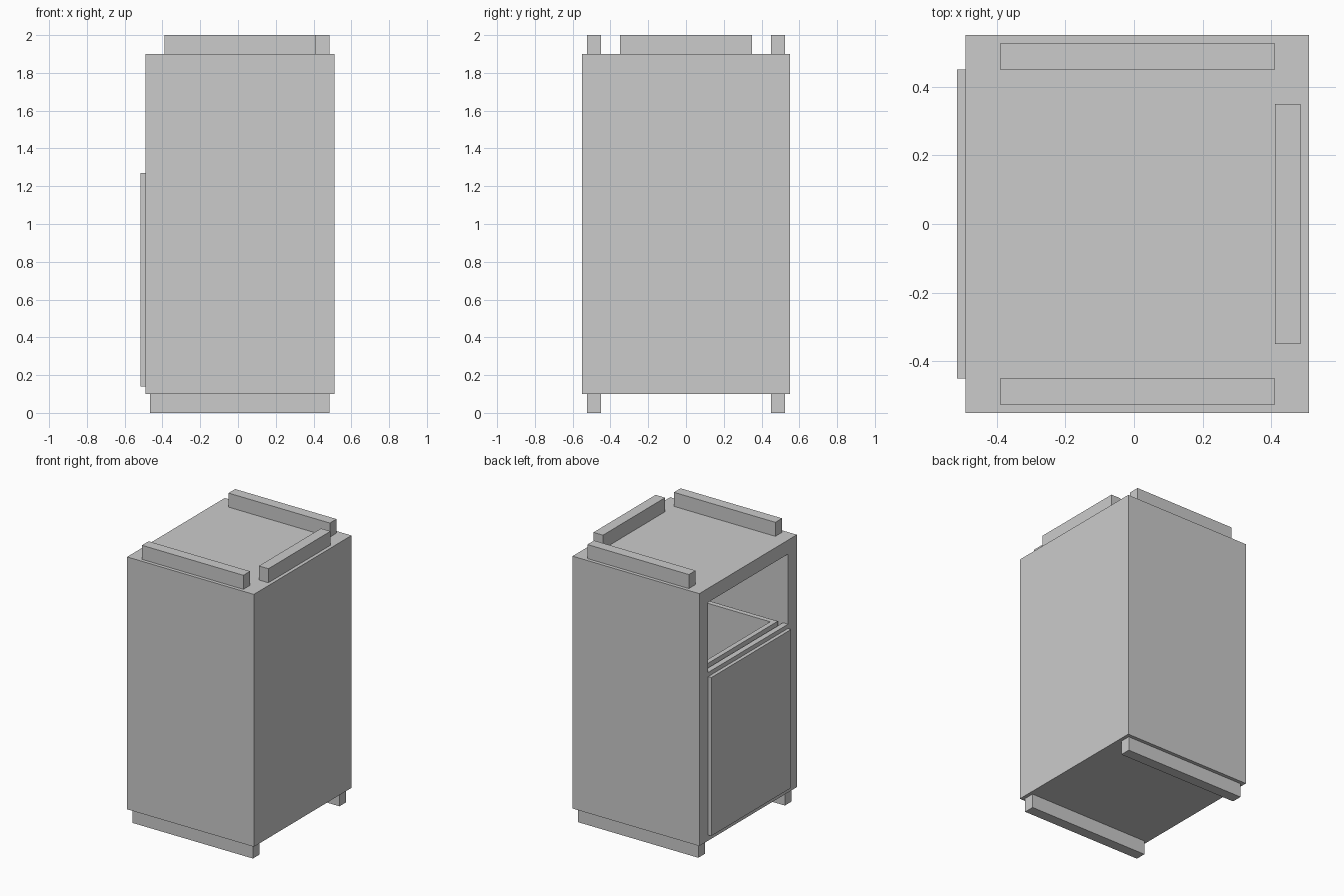
import bpy, bmesh

if "Cube" in bpy.data.objects:
    bpy.data.objects.remove(bpy.data.objects["Cube"])


def finish(name, bm):
    bmesh.ops.recalc_face_normals(bm, faces=bm.faces)
    mesh = bpy.data.meshes.new(name)
    bm.to_mesh(mesh)
    bm.free()
    obj = bpy.data.objects.new(name, mesh)
    bpy.context.collection.objects.link(obj)
    return obj


def prism(name, profile, y0, y1):
    """Extrude an (x, z) profile along y."""
    bm = bmesh.new()
    face = bm.faces.new([bm.verts.new((x, y0, z)) for x, z in profile])
    ext = bmesh.ops.extrude_face_region(bm, geom=[face])["geom"]
    moved = [v for v in ext if isinstance(v, bmesh.types.BMVert)]
    bmesh.ops.translate(bm, verts=moved, vec=(0, y1 - y0, 0))
    return finish(name, bm)


def box(name, x0, x1, y0, y1, z0, z1):
    return prism(name, [(x0, z0), (x1, z0), (x1, z1), (x0, z1)], y0, y1)


# Cabinet shell: hollow inside, with a drop opening above the sill on the -x face
cabinet = box("cabinet", -0.49, 0.51, -0.55, 0.55, 0.10, 1.90)
cutter = prism("cavity_cutter",
               [(-0.45, 0.20), (0.41, 0.20), (0.41, 1.80),
                (-0.60, 1.80), (-0.60, 1.30), (-0.45, 1.30)], -0.45, 0.45)
cutter.hide_render = True
mod = cabinet.modifiers.new("cavity", "BOOLEAN")
mod.operation = "DIFFERENCE"
mod.solver = "EXACT"
mod.object = cutter
bpy.context.view_layer.objects.active = cabinet
bpy.ops.object.modifier_apply(modifier=mod.name)
bpy.data.objects.remove(cutter, do_unlink=True)

# Door below the opening
box("door", -0.515, -0.49, -0.45, 0.45, 0.14, 1.27)

# Open-topped inner bin, rim just above the sill
inner_bin = box("inner_bin", -0.43, 0.38, -0.42, 0.42, 0.20, 1.317)
bm = bmesh.new()
bm.from_mesh(inner_bin.data)
top = max(bm.faces, key=lambda f: f.calc_center_median().z)
bmesh.ops.inset_region(bm, faces=[top], thickness=0.05)
ext = bmesh.ops.extrude_discrete_faces(bm, faces=[top])["faces"][0]
bmesh.ops.translate(bm, verts=ext.verts, vec=(0, 0, -1.067))
bm.to_mesh(inner_bin.data)
bm.free()

# Top side rails and base runners, mirrored front and back
for side, s in (("front", -1), ("back", 1)):
    y0, y1 = sorted((s * 0.45, s * 0.525))
    box(side + "_top_rail", -0.39, 0.41, y0, y1, 1.90, 2.00)
    box(side + "_base_runner", -0.465, 0.485, y0, y1, 0.0, 0.10)

# Rail across the top opposite the door
box("end_top_rail", 0.41, 0.485, -0.35, 0.35, 1.90, 2.00)
